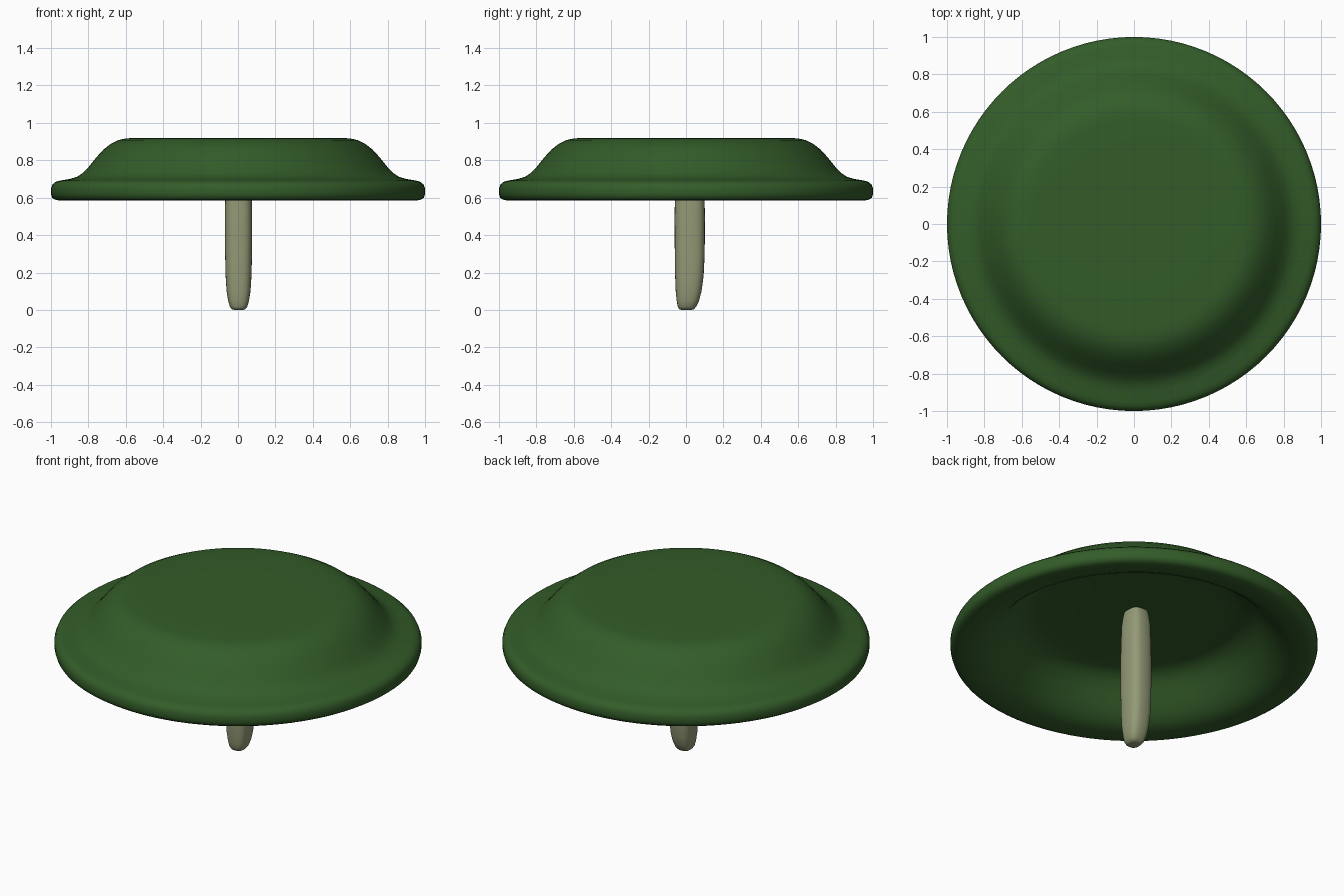
import bpy, bmesh, math

if "Cube" in bpy.data.objects:
    bpy.data.objects.remove(bpy.data.objects["Cube"])


def paint(obj, name, color):
    mat = bpy.data.materials.new(name)
    mat.diffuse_color = (*color, 1)
    mat.use_nodes = True
    mat.node_tree.nodes["Principled BSDF"].inputs["Base Color"].default_value = mat.diffuse_color
    obj.data.materials.append(mat)


def loft(name, rings, smooth_angle):
    """Skin a list of closed rings; one-point rings become poles."""
    bm = bmesh.new()
    loops = [[bm.verts.new(p) for p in ring] for ring in rings]
    for a, b in zip(loops, loops[1:]):
        n = max(len(a), len(b))
        for i in range(n):
            j = (i + 1) % n
            if len(a) == 1:
                bm.faces.new((a[0], b[j], b[i]))
            elif len(b) == 1:
                bm.faces.new((a[i], a[j], b[0]))
            else:
                bm.faces.new((a[i], a[j], b[j], b[i]))
    bmesh.ops.recalc_face_normals(bm, faces=bm.faces)
    mesh = bpy.data.meshes.new(name)
    bm.to_mesh(mesh)
    bm.free()
    obj = bpy.data.objects.new(name, mesh)
    bpy.context.collection.objects.link(obj)
    bpy.ops.object.select_all(action='DESELECT')
    obj.select_set(True)
    bpy.context.view_layer.objects.active = obj
    bpy.ops.object.shade_smooth_by_angle(angle=math.radians(smooth_angle))
    return obj


def ring(hx, hy, cx, cy, z, n, power=2.0):
    """Superellipse ring: power 2 is round, higher is squarer."""
    if hx == 0:
        return [(cx, cy, z)]
    pts = []
    for i in range(n):
        t = 2 * math.pi * i / n
        c, s = math.cos(t), math.sin(t)
        pts.append((cx + hx * math.copysign(abs(c) ** (2 / power), c),
                    cy + hy * math.copysign(abs(s) ** (2 / power), s), z))
    return pts


# Cap: a thick flared dish, outer skin then hollow underside (radius, height)
cap_profile = [
    (0, .92), (.3, .92), (.55, .92), (.60, .917), (.64, .908), (.68, .888),
    (.72, .857), (.76, .813), (.80, .763), (.83, .732), (.86, .712),
    (.90, .70), (.95, .692), (.975, .685), (.992, .671), (1, .65),
    (1, .62), (.994, .60), (.975, .588), (.95, .585), (.90, .587),
    (.86, .593), (.82, .61), (.78, .64), (.74, .68), (.70, .728),
    (.66, .772), (.62, .80), (.58, .815), (.52, .82), (.3, .82), (0, .82)]
cap = loft("cap", [ring(r, r, 0, 0, z, 96) for r, z in cap_profile], 60)
paint(cap, "dark green", (.033, .107, .022))

# Stem: softly squared, tapered post (height, half x, half y, centre y)
stem_profile = [
    (0, 0, 0, .003), (0, .022, .025, .003), (.004, .036, .04, .003),
    (.018, .047, .049, .005), (.05, .056, .06, .01), (.10, .064, .069, .014),
    (.18, .069, .076, .018), (.30, .072, .080, .02), (.50, .073, .081, .02),
    (.62, .071, .079, .02), (.74, .068, .075, .02), (.79, .062, .069, .02),
    (.83, .055, .06, .02), (.83, 0, 0, .02)]
stem = loft("stem", [ring(hx, hy, .003, cy, z, 32, 2.8)
                     for z, hx, hy, cy in stem_profile], 60)
paint(stem, "pale olive", (.29, .32, .18))
